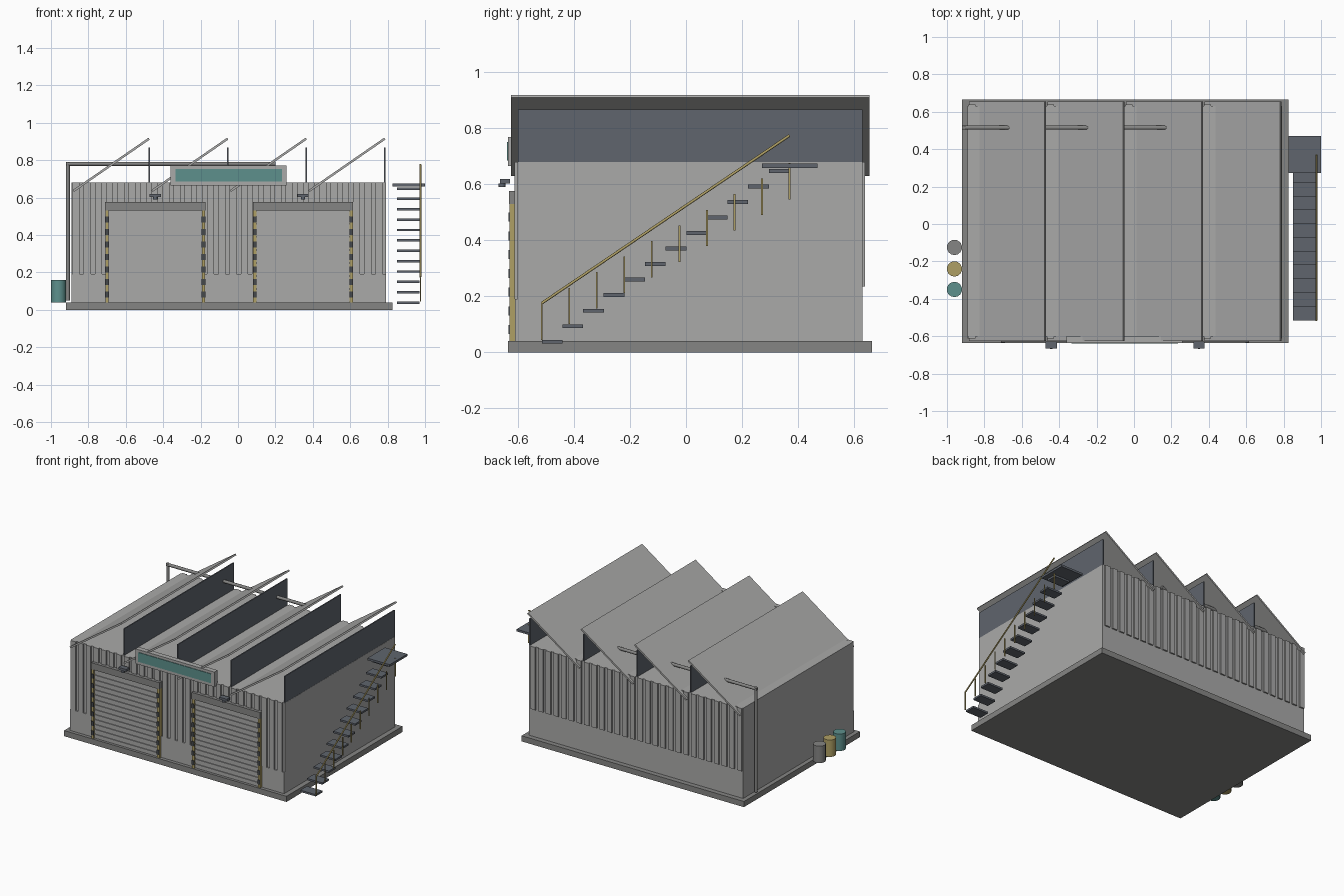
import bpy
import math
from mathutils import Vector

if "Cube" in bpy.data.objects:
    bpy.data.objects.remove(bpy.data.objects["Cube"], do_unlink=True)


def material(name, *rgb):
    m = bpy.data.materials.new(name)
    m.use_nodes = True
    m.diffuse_color = (*rgb, 1)
    m.node_tree.nodes["Principled BSDF"].inputs["Base Color"].default_value = (*rgb, 1)
    return m


LIGHT = material("light grey", .40, .40, .395)
GREY = material("mid grey", .235, .235, .23)
SLATE = material("slate blue", .115, .13, .155)
DARK = material("dark grey", .06, .065, .07)
YELLOW = material("dull yellow", .43, .35, .13)
TEAL = material("teal", .11, .28, .265)


def finish(name, mat):
    ob = bpy.context.object
    ob.name = name
    ob.data.materials.append(mat)
    return ob


def box(name, mat, x, y, z):
    """Box from (low, high) pairs, with the size applied to the mesh."""
    bpy.ops.mesh.primitive_cube_add(size=1)
    ob = finish(name, mat)
    ob.location = [(a + b) / 2 for a, b in (x, y, z)]
    size = Vector([b - a for a, b in (x, y, z)])
    for v in ob.data.vertices:
        v.co = v.co * size
    return ob


def rod(name, mat, start, end, radius, sides=8):
    a, b = Vector(start), Vector(end)
    bpy.ops.mesh.primitive_cylinder_add(vertices=sides, radius=radius, depth=(b - a).length,
                                        location=(a + b) / 2)
    ob = finish(name, mat)
    ob.rotation_euler = (b - a).to_track_quat('Z', 'Y').to_euler()
    bpy.ops.object.shade_smooth_by_angle(angle=math.radians(50))
    return ob


def repeat(ob, count, offset):
    mod = ob.modifiers.new("repeat", 'ARRAY')
    mod.count = count
    mod.use_relative_offset = False
    mod.use_constant_offset = True
    mod.constant_offset_displace = offset


# Slab, building body and front plinth
box("base_slab", GREY, (-.92, .825), (-.635, .665), (0, .04))
box("wall_body", LIGHT, (-.89, .79), (-.602, .63), (.04, .68))
box("front_plinth", LIGHT, (-.89, .79), (-.611, -.6), (.04, .19))

# Corrugated cladding
for name, y, z in (("front_cladding", (-.613, -.6), (.19, .68)),
                   ("back_cladding", (.628, .64), (.235, .68))):
    rib = box(name, LIGHT, (-.885, -.847), y, z)
    repeat(rib, 28, (.06, 0, 0))

# Sawtooth roof: sloped panels and upright glazing
rise, run = .28, .405
for i in range(4):
    x = -.88 + i * .42
    panel = box(f"roof_panel_{i + 1}", LIGHT, (0, math.hypot(run, rise)), (-.625, .655), (0, .012))
    panel.location = (x + run / 2, .015, .635 + rise / 2)
    panel.rotation_euler.y = -math.atan2(rise, run)
    box(f"roof_window_{i + 1}", SLATE, (x + run - .004, x + run + .004), (-.6, .63), (.68, .868))

# Loading doors with slats, header, striped posts and a lamp
for side, cx in (("right", -.4425), ("left", .3475)):
    box(f"{side}_door", LIGHT, (cx - .255, cx + .255), (-.616, -.6), (.04, .53))
    slat = box(f"{side}_door_slats", LIGHT, (cx - .248, cx + .248), (-.622, -.615), (.045, .07))
    repeat(slat, 14, (0, 0, .035))
    box(f"{side}_door_header", GREY, (cx - .268, cx + .268), (-.632, -.6), (.53, .577))
    for post, px in (("inner", cx - .258), ("outer", cx + .258)):
        box(f"{side}_door_{post}_post", YELLOW, (px - .009, px + .009), (-.63, -.6), (.04, .53))
        stripe = box(f"{side}_door_{post}_stripes", DARK, (px - .0095, px + .0095),
                     (-.634, -.629), (.065, .097))
        repeat(stripe, 7, (0, 0, .067))
    box(f"{side}_lamp_housing", SLATE, (cx - .03, cx + .03), (-.665, -.628), (.603, .62))
    rod(f"{side}_lamp_bulb", SLATE, (cx, -.657, .59), (cx, -.657, .604), .012, 10)

# Sign board
box("sign_board", LIGHT, (-.36, .26), (-.636, -.6), (.665, .77))
box("sign_face", TEAL, (-.335, .235), (-.64, -.635), (.686, .752))

# Service pipe
rod("pipe_upright", GREY, (-.91, .515, .05), (-.91, .515, .79), .011, 10)
rod("pipe_overhead", GREY, (-.92, .515, .78), (.2, .515, .78), .011, 10)

# Barrels beside the building
for name, mat, y in (("grey_barrel", GREY, -.125), ("yellow_barrel", YELLOW, -.24),
                     ("teal_barrel", TEAL, -.35)):
    rod(name, mat, (-.96, y, .04), (-.96, y, .16), .041, 14)

# Outside stair: treads, landing, rail posts and handrail
tread = box("stair_treads", SLATE, (.85, .97), (-.515, -.441), (.032, .045))
repeat(tread, 12, (0, .0737, .0554))
box("stair_landing", SLATE, (.825, 1), (.272, .47), (.659, .674))
post = box("rail_posts", YELLOW, (.972, .978), (-.518, -.512), (.045, .175))
repeat(post, 10, (0, .0983, .0557))
rod("handrail", YELLOW, (.975, -.516, .175), (.975, .37, .775), .005, 8)
